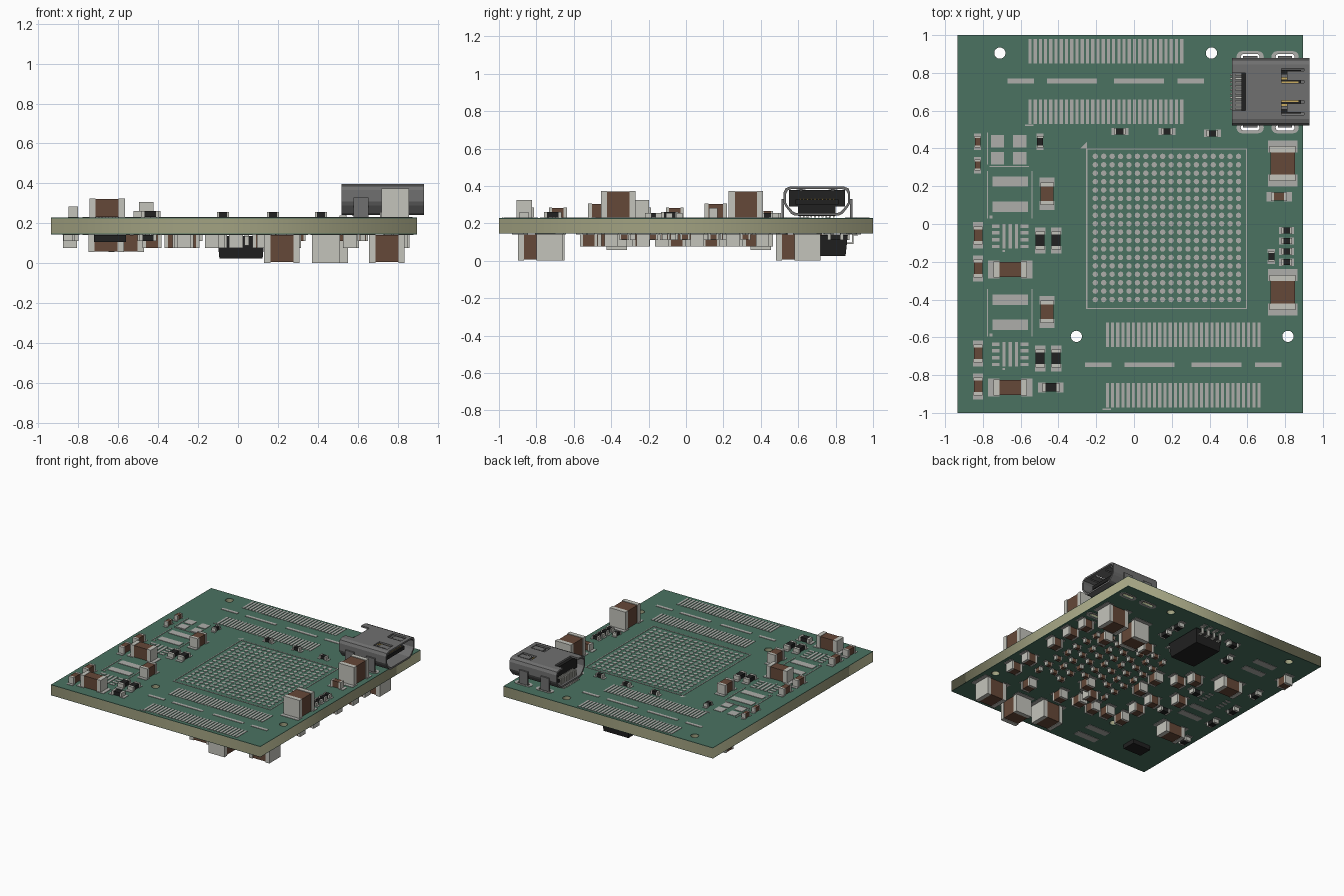
import bpy, bmesh, math
from mathutils import Matrix, Vector

if "Cube" in bpy.data.objects:
    bpy.data.objects.remove(bpy.data.objects["Cube"])

TOP, BOT = 0.229, 0.145

def mat(name, r, g, b):
    m = bpy.data.materials.new(name)
    m.diffuse_color = (r, g, b, 1)
    m.use_nodes = True
    m.node_tree.nodes["Principled BSDF"].inputs["Base Color"].default_value = m.diffuse_color
    return m

GREEN = mat("solder_mask", 0.07, 0.17, 0.12)
CORE = mat("fibre_core", 0.36, 0.36, 0.22)
METAL = mat("tin", 0.55, 0.55, 0.50)
PAD = mat("pad_metal", 0.42, 0.42, 0.40)
BROWN = mat("ceramic", 0.13, 0.065, 0.04)
BLACK = mat("black_plastic", 0.015, 0.015, 0.015)
STEEL = mat("shell_steel", 0.16, 0.16, 0.16)
GOLD = mat("gold", 0.6, 0.42, 0.12)

def finish(name, bm, *mats):
    me = bpy.data.meshes.new(name)
    bm.to_mesh(me)
    bm.free()
    ob = bpy.data.objects.new(name, me)
    for m in mats:
        me.materials.append(m)
    bpy.context.collection.objects.link(ob)
    return ob

def box(bm, x, y, z, sx, sy, sz, mi=0):
    M = Matrix.Translation((x, y, z)) @ Matrix.Diagonal((sx, sy, sz, 1))
    vs = bmesh.ops.create_cube(bm, size=1, matrix=M)["verts"]
    for f in {f for v in vs for f in v.link_faces}:
        f.material_index = mi
    return vs

def slab(name, z0, z1, loops, m):
    """Flat plate with holes, from closed 2D outlines."""
    cu = bpy.data.curves.new(name, "CURVE")
    cu.dimensions, cu.fill_mode, cu.extrude = "2D", "BOTH", (z1 - z0) / 2
    for pts in loops:
        s = cu.splines.new("POLY")
        s.points.add(len(pts) - 1)
        for p, (x, y) in zip(s.points, pts):
            p.co = (x, y, 0, 1)
        s.use_cyclic_u = True
    tmp = bpy.data.objects.new(name + "_outline", cu)
    bpy.context.collection.objects.link(tmp)
    bpy.context.view_layer.update()
    me = bpy.data.meshes.new_from_object(tmp.evaluated_get(bpy.context.evaluated_depsgraph_get()))
    bpy.data.objects.remove(tmp)
    me.transform(Matrix.Translation((0, 0, (z0 + z1) / 2)))
    me.materials.clear()
    me.materials.append(m)
    ob = bpy.data.objects.new(name, me)
    bpy.context.collection.objects.link(ob)

def stadium(cx, cy, L, W, n=8):
    r, d = W / 2, (L - W) / 2
    return [(cx + (d if i <= n else -d) + r * math.cos(t), cy + r * math.sin(t))
            for i in range(2 * n + 2)
            for t in [math.pi * ((i if i <= n else i - 1) / n - 0.5)]]

# board: core and two mask layers, with drilled holes and connector slots
slots = [(x, y) for x in (0.615, 0.80) for y in (0.885, 0.51)]
loops = [[(-0.935, -1), (0.895, -1), (0.895, 1), (-0.935, 1)]]
loops += [stadium(x, y, 0.0601, 0.06) for x, y in
          ((-0.71, 0.905), (0.41, 0.905), (-0.305, -0.595), (0.815, -0.595))]
loops += [stadium(x, y, 0.10, 0.03) for x, y in slots]
slab("board_core", BOT + 0.004, TOP - 0.004, loops, CORE)
slab("top_mask", TOP - 0.004, TOP, loops, GREEN)
slab("bottom_mask", BOT, BOT + 0.004, loops, GREEN)
for i, (x, y) in enumerate(slots):
    for nm, z in (("top", TOP), ("bottom", BOT - 0.003)):
        slab(f"slot_ring_{nm}_{i}", z, z + 0.003, [stadium(x, y, 0.145, 0.06), stadium(x, y, 0.10, 0.03)], PAD)

# flat pads and printed lines, gathered into one mesh
pads = bmesh.new()
def pad(x, y, sx, sy, s=1):
    box(pads, x, y, (TOP if s > 0 else BOT) + s * 0.0015, sx, sy, 0.003)

# two board-to-board connector footprints
for ox, oy in ((0, 0), (0.41, -1.502)):
    for i in range(30):
        for y in (0.915, 0.595):
            pad(-0.551 + i * 0.0277 + ox, y + oy, 0.017, 0.13)
    for x0, x1 in ((-0.67, -0.53), (-0.46, -0.195), (-0.105, 0.16), (0.23, 0.37)):
        pad((x0 + x1) / 2 + ox, 0.757 + oy, x1 - x0, 0.024)
    pad(-0.555 + ox, 0.522 + oy, 0.045, 0.007)

# ball grid footprint and its outline
for i in range(18):
    for j in range(18):
        bmesh.ops.create_cone(pads, cap_ends=True, segments=12, radius1=0.0145, radius2=0.0145, depth=0.003,
            matrix=Matrix.Translation((-0.205 + i * 0.0446, -0.40 + j * 0.0446, TOP + 0.0015)))
for s in (-1, 1):
    pad(0.173 + s * 0.423, -0.025, 0.006, 0.85)
    pad(0.173, -0.025 + s * 0.423, 0.85, 0.006)
tri = [pads.verts.new((x, y, TOP + 0.003)) for x, y in ((-0.285, 0.40), (-0.25, 0.40), (-0.25, 0.435))]
pads.faces.new(tri)

# power stage footprints, repeated down the left side
for oy in (0, -0.625):
    for y in (0.225, 0.092):
        pad(-0.655, y + oy, 0.19, 0.055)
    for x in (-0.775, -0.54):
        pad(x, 0.155 + oy, 0.006, 0.25)
    pad(-0.757, 0.038 + oy, 0.016, 0.016)
    for k in (-1, 0, 1):
        pad(-0.655 + k * 0.033, -0.065 + oy, 0.018, 0.13)
    for k in range(4):
        for x in (-0.732, -0.58):
            pad(x, -0.011 - k * 0.036 + oy, 0.042, 0.018)
    pad(-0.69, -0.143 + oy, 0.012, 0.012)
for x in (-0.722, -0.605):
    for y in (0.437, 0.348):
        pad(x, y, 0.07, 0.066)
pad(-0.775, 0.40, 0.006, 0.17)
pad(-0.66, 0.305, 0.21, 0.006)
# underside footprints
for x, y in ((-0.60, 0.70), (-0.66, -0.09), (-0.28, -0.81)):
    for k in (-1, 1):
        pad(x, y + k * 0.062, 0.19, 0.055, -1)
for k in range(4):
    for x in (-0.74, -0.58):
        pad(x, 0.18 - k * 0.036, 0.042, 0.018, -1)

count = {}
def chip(x, y, L, W, H, ax, colour=BROWN, s=1, padlen=0.03):
    """Two-terminal chip: body, wrapped metal ends and solder pads."""
    kind = "capacitor" if colour is BROWN else "resistor"
    count[kind] = count.get(kind, 0) + 1
    bm = bmesh.new()
    z0 = TOP if s > 0 else BOT
    e = 0.18 * L
    def b(off, l, w, h, mi):
        sx, sy = (l, w) if ax == "x" else (w, l)
        dx, dy = (off, 0) if ax == "x" else (0, off)
        box(bm, x + dx, y + dy, z0 + s * (0.003 + h / 2), sx, sy, h, mi)
    b(0, L - 2 * e, W * 0.94, H * 0.97, 0)
    for k in (-1, 1):
        b(k * (L - e) / 2, e, W, H, 1)
        o, pl = k * (L / 2 - e / 2 + padlen / 2), e + padlen
        if ax == "x":
            pad(x + o, y, pl, W * 1.12, s)
        else:
            pad(x, y + o, W * 1.12, pl, s)
    finish(f"{kind}_{count[kind]}", bm, colour, METAL)

# top side chips
for y in (0.32, -0.362):
    chip(0.787, y, 0.185, 0.138, 0.142, "y")
chip(0.768, 0.145, 0.085, 0.045, 0.05, "x", padlen=0.025)
for y in (-0.035, -0.09, -0.145, -0.202):
    chip(0.808, y, 0.055, 0.034, 0.025, "x", BLACK, padlen=0.012)
chip(0.727, -0.172, 0.055, 0.034, 0.025, "y", BLACK, padlen=0.012)
for x, y in ((-0.075, 0.49), (0.175, 0.49), (0.415, 0.48)):
    chip(x, y, 0.06, 0.034, 0.025, "x", BLACK, padlen=0.015)
for y in (0.435, 0.312):
    chip(-0.828, y, 0.06, 0.032, 0.035, "y", padlen=0.014)
chip(-0.497, 0.435, 0.06, 0.034, 0.025, "y", BLACK, padlen=0.014)
for oy in (0, -0.625):
    chip(-0.46, 0.16 + oy, 0.12, 0.072, 0.075, "y", padlen=0.025)
    chip(-0.655, -0.24 + oy, 0.178, 0.085, 0.093, "x", padlen=0.028)
    for x in (-0.497, -0.412):
        chip(x, -0.087 + oy, 0.095, 0.05, 0.03, "y", BLACK, padlen=0.022)
    for y in (-0.06, -0.235):
        chip(-0.825, y + oy, 0.095, 0.047, 0.052, "y", padlen=0.022)
chip(-0.44, -0.865, 0.09, 0.048, 0.03, "x", BLACK, padlen=0.022)

# underside: large capacitors
for x, y, ax in ((0.745, -0.73, "x"), (0.44, -0.81, "y"), (0.22, -0.72, "x"), (0.745, 0.65, "x"), (0.48, 0.57, "y")):
    chip(x, y, 0.178, 0.14, 0.14, ax, s=-1)
for x, y in ((-0.56, 0.40), (-0.66, -0.37)):
    chip(x, y, 0.178, 0.11, 0.085, "x", s=-1)
# underside: medium capacitors in a ring around the grid
for x, y, ax in ((0.80, -0.40, "x"), (0.80, -0.23, "x"), (0.80, 0.06, "x"), (0.81, 0.25, "x"), (0.80, 0.41, "x"),
                 (-0.27, -0.46, "y"), (-0.13, -0.46, "y"), (-0.01, -0.48, "y"), (0.13, -0.46, "y"), (0.28, -0.5, "y"),
                 (0.56, -0.52, "y"), (-0.28, -0.13, "x"), (-0.24, 0.21, "x"), (-0.32, 0.31, "x"), (-0.43, 0.0, "x"),
                 (-0.10, -0.05, "y"), (-0.09, 0.135, "y"), (0.12, -0.35, "x"), (0.24, -0.24, "y"), (0.57, 0.35, "y"),
                 (0.25, 0.43, "x"), (-0.27, -0.29, "x"), (-0.84, 0.705, "y")):
    chip(x, y, 0.095, 0.07, 0.066, ax, s=-1, padlen=0.02)
# underside: tiny decoupling chips in a staggered grid
for i in range(7):
    for j in range(7):
        x, y = 0.0 + i * 0.104, -0.33 + j * 0.108 + (i % 2) * 0.045
        if abs(x - 0.12) + abs(y + 0.35) > 0.12 and abs(x - 0.24) + abs(y + 0.24) > 0.12 and y < 0.38:
            chip(x, y, 0.052, 0.029, 0.03, "x" if (i + j) % 3 else "y", s=-1, padlen=0.012)
# underside: resistors
for x, y, ax in ((-0.22, 0.85, "x"), (-0.33, 0.66, "y"), (-0.84, -0.11, "y"), (-0.85, -0.44, "y"), (-0.84, 0.12, "y"),
                 (-0.46, 0.15, "x"), (-0.45, -0.2, "x"), (-0.82, 0.40, "y"), (0.25, 0.66, "y"), (0.25, 0.80, "y")):
    chip(x, y, 0.085, 0.046, 0.03, ax, BLACK, -1, 0.02)
bm = bmesh.new()
box(bm, -0.64, -0.73, BOT - 0.02, 0.16, 0.11, 0.034)
finish("small_chip_body", bm, BLACK)

# underside: eight-lead chip with gull-wing leads
bm = bmesh.new()
for v in box(bm, 0.015, 0.71, 0.081, 0.24, 0.31, 0.112):
    if v.co.z < 0.08:
        v.co.x += 0.012 if v.co.x < 0.015 else -0.012
        v.co.y += 0.012 if v.co.y < 0.71 else -0.012
finish("memory_chip_body", bm, BLACK)
bm = bmesh.new()
for s in (-1, 1):
    for k in range(4):
        x = -0.069 + k * 0.056
        box(bm, x, 0.71 + s * 0.167, 0.094, 0.022, 0.035, 0.008)
        box(bm, x, 0.71 + s * 0.181, 0.118, 0.022, 0.008, 0.05)
        box(bm, x, 0.71 + s * 0.193, 0.139, 0.022, 0.032, 0.008)
        pad(x, 0.71 + s * 0.195, 0.03, 0.06, -1)
finish("memory_chip_leads", bm, METAL)

# video connector shell: hollow D profile swept along x
CY = 0.70
half = [(0.145, 0.397), (0.168, 0.388), (0.178, 0.366), (0.178, 0.31), (0.168, 0.29), (0.138, 0.252), (0.12, 0.243)]
prof = half + [(-y, z) for y, z in reversed(half)]
bm = bmesh.new()
def ring(x, k):
    return [bm.verts.new((x, CY + y * (1 - 0.07 * k), 0.32 + (z - 0.32) * (1 - 0.17 * k))) for y, z in prof]
rings = [ring(0.518, 0), ring(0.93, 0), ring(0.93, 1), ring(0.518, 1)]
for r in range(4):
    a, b = rings[r], rings[(r + 1) % 4]
    for i in range(len(a)):
        j = (i + 1) % len(a)
        bm.faces.new((a[i], a[j], b[j], b[i]))
bmesh.ops.recalc_face_normals(bm, faces=bm.faces)
shell = finish("connector_shell", bm, STEEL)
# cut spring windows and rear notch out of the shell top
bm = bmesh.new()
for y in (-0.085, 0.085):
    box(bm, 0.84, CY + y, 0.40, 0.12, 0.075, 0.06)
box(bm, 0.55, CY, 0.40, 0.08, 0.20, 0.08)
cutter = finish("window_cutter", bm)
cutter.hide_render = True
mod = shell.modifiers.new("windows", "BOOLEAN")
mod.operation, mod.object, mod.solver = "DIFFERENCE", cutter, "EXACT"
bpy.context.view_layer.update()
shell.data = bpy.data.meshes.new_from_object(shell.evaluated_get(bpy.context.evaluated_depsgraph_get()))
shell.modifiers.clear()
bpy.data.objects.remove(cutter)

# spring fingers and mounting legs
bm = bmesh.new()
for y in (-0.085, 0.085):
    box(bm, 0.86, CY + y, 0.386, 0.10, 0.048, 0.01)
    box(bm, 0.80, CY + y, 0.378, 0.05, 0.018, 0.01)
for x, y in slots:
    s = 1 if y > CY else -1
    box(bm, x, CY + s * 0.183, 0.25, 0.075, 0.012, 0.16)
finish("connector_springs_and_legs", bm, STEEL)
# inner plastic, contacts and rear solder tails
bm = bmesh.new()
box(bm, 0.595, CY, 0.335, 0.05, 0.30, 0.09)
box(bm, 0.595, CY, 0.275, 0.05, 0.20, 0.07)
box(bm, 0.74, CY, 0.315, 0.29, 0.23, 0.028)
finish("connector_insulator", bm, BLACK)
bm = bmesh.new()
for k in range(10):
    y = CY - 0.09 + k * 0.02
    box(bm, 0.76, y, 0.331, 0.22, 0.009, 0.005, 1)
    box(bm, 0.556, y, 0.30, 0.035, 0.009, 0.008)
    box(bm, 0.54, y, 0.268, 0.008, 0.009, 0.07)
    box(bm, 0.525, y, 0.236, 0.035, 0.009, 0.008)
finish("connector_contacts", bm, METAL, GOLD)
finish("pads_and_lines", pads, PAD)
